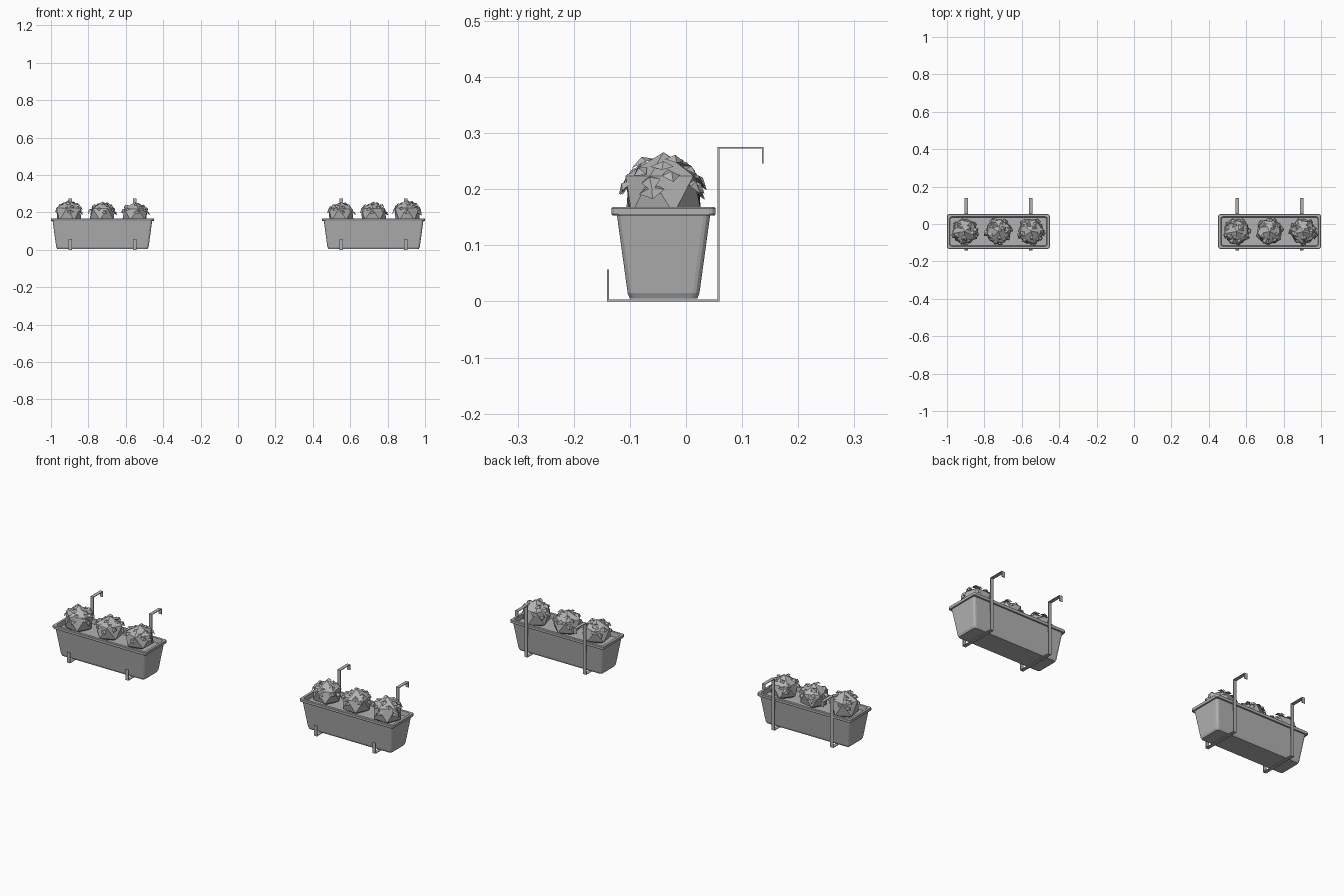
import bpy, bmesh, math, random
from mathutils import Vector, Matrix

if "Cube" in bpy.data.objects:
    bpy.data.objects.remove(bpy.data.objects["Cube"], do_unlink=True)

random.seed(7)
TUB_Y = -0.04

grey = bpy.data.materials.new("plain grey")
grey.use_nodes = True
colour = (0.45, 0.45, 0.45, 1)
grey.diffuse_color = colour
grey.node_tree.nodes["Principled BSDF"].inputs["Base Color"].default_value = colour


def finish(bm, name):
    bmesh.ops.recalc_face_normals(bm, faces=bm.faces)
    mesh = bpy.data.meshes.new(name)
    bm.to_mesh(mesh)
    bm.free()
    mesh.materials.append(grey)
    obj = bpy.data.objects.new(name, mesh)
    bpy.context.collection.objects.link(obj)
    return obj


def rounded_loop(bm, cx, hx, hy, z, r):
    """Ring of vertices around a rectangle with rounded corners."""
    ring = []
    for i, (sx, sy) in enumerate([(1, 1), (-1, 1), (-1, -1), (1, -1)]):
        for step in range(4):
            a = math.radians(90 * i + 30 * step)
            ring.append(bm.verts.new((cx + sx * (hx - r) + r * math.cos(a),
                                      TUB_Y + sy * (hy - r) + r * math.sin(a), z)))
    return ring


def tub(cx, side):
    # Tapered body, overhanging rim and inner wall down to the soil
    profile = [(0.242, 0.060, 0.005), (0.247, 0.064, 0.015),
               (0.266, 0.083, 0.153), (0.273, 0.091, 0.153),
               (0.275, 0.093, 0.156), (0.275, 0.093, 0.166),
               (0.273, 0.091, 0.168), (0.261, 0.079, 0.168),
               (0.258, 0.076, 0.145)]
    bm = bmesh.new()
    rings = [rounded_loop(bm, cx, hx, hy, z, 0.012) for hx, hy, z in profile]
    for low, high in zip(rings, rings[1:]):
        for i in range(len(low)):
            j = (i + 1) % len(low)
            bm.faces.new((low[i], low[j], high[j], high[i]))
    bm.faces.new(rings[0])
    bm.faces.new(rings[-1])
    finish(bm, side + "_planter_box")


def bracket(cx, name):
    # Flat strap bent under the box and hooked over the railing
    path = [(-0.139, 0.057), (-0.139, 0.0015), (0.058, 0.0015),
            (0.058, 0.274), (0.137, 0.274), (0.137, 0.246)]
    bm = bmesh.new()
    for (y0, z0), (y1, z1) in zip(path, path[1:]):
        size = (0.018, abs(y1 - y0) + 0.003, abs(z1 - z0) + (0.003 if z0 == z1 else 0))
        place = Matrix.Translation((cx, (y0 + y1) / 2, (z0 + z1) / 2))
        bmesh.ops.create_cube(bm, size=1, matrix=place @ Matrix.Diagonal((*size, 1)))
    finish(bm, name)


def leaf(bm, place, size):
    # Creased four-pointed leaf with a raised middle
    outline = [(1.2, 0, -0.15), (0, 0.85, 0), (-1, 0, 0), (0, -0.85, 0)]
    rim = [bm.verts.new(place @ (Vector(p) * size)) for p in outline]
    top = bm.verts.new(place @ Vector((0, 0, size * 0.5)))
    for i in range(4):
        bm.faces.new((rim[i], rim[(i + 1) % 4], top))
    bm.faces.new(rim[::-1])


def plant(cx, name, height):
    centre = Vector((cx, TUB_Y, 0.19))
    turn = Matrix.Rotation(random.uniform(0, 6.28), 4, 'Z')
    scale = Matrix.Diagonal((0.076, 0.076, height, 1))
    bm = bmesh.new()
    bmesh.ops.create_icosphere(bm, subdivisions=1, radius=1,
                               matrix=Matrix.Translation(centre) @ turn @ scale)
    # Leaves spread over the upper half of the ball
    count = 17
    for k in range(count):
        a = k * 2.4 + random.uniform(-0.3, 0.3)
        up = 0.1 + 0.85 * k / count
        flat = math.sqrt(1 - up * up)
        d = Vector((flat * math.cos(a), flat * math.sin(a), up))
        spot = centre + Vector((d.x * 0.069, d.y * 0.069, d.z * height * 0.9))
        tilt = (d + Vector((0, 0, 0.7))).to_track_quat('Z', 'Y').to_matrix().to_4x4()
        spin = Matrix.Rotation(random.uniform(0, 6.28), 4, 'Z')
        leaf(bm, Matrix.Translation(spot) @ tilt @ spin, random.uniform(0.014, 0.022))
    finish(bm, name)


# Two planters, each with two brackets and three plants
for side, sx in (("right", -1), ("left", 1)):
    cx = sx * 0.725
    tub(cx, side)
    for label, dx in (("outer", 0.172), ("inner", -0.172)):
        bracket(cx + sx * dx, f"{side}_{label}_bracket")
    for label, dx, h in (("outer", 0.18, 0.076), ("middle", 0.0, 0.068), ("inner", -0.175, 0.066)):
        plant(cx + sx * dx, f"{side}_{label}_plant", h)
